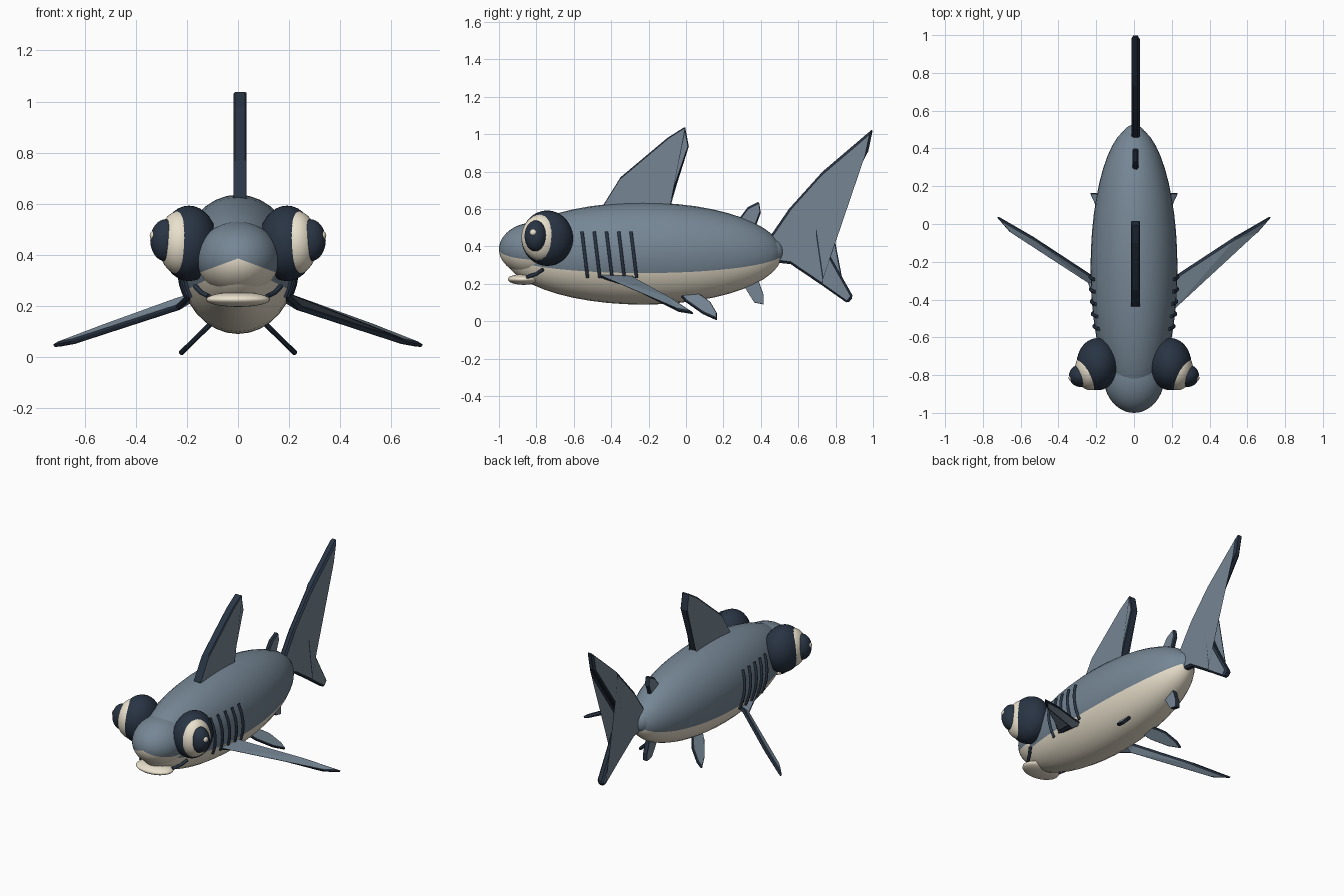
import bpy, bmesh, math
from mathutils import Vector, Matrix

if "Cube" in bpy.data.objects:
    bpy.data.objects.remove(bpy.data.objects["Cube"])


def mat(name, rgb):
    m = bpy.data.materials.new(name)
    m.diffuse_color = (*rgb, 1)
    m.use_nodes = True
    m.node_tree.nodes["Principled BSDF"].inputs["Base Color"].default_value = m.diffuse_color
    return m


SLATE = mat("slate", (0.18, 0.24, 0.30))
CREAM = mat("cream", (0.82, 0.75, 0.61))
NAVY = mat("navy", (0.022, 0.035, 0.058))


def add(name, bm, mats, smooth=True):
    me = bpy.data.meshes.new(name)
    bmesh.ops.recalc_face_normals(bm, faces=bm.faces)
    for f in bm.faces:
        f.smooth = smooth
    bm.to_mesh(me)
    bm.free()
    for m in mats:
        me.materials.append(m)
    ob = bpy.data.objects.new(name, me)
    bpy.context.collection.objects.link(ob)
    return ob


def ellipsoid(name, c, r, m, belly=None, turn=0):
    """Ellipsoid with poles along y; faces below the belly angle become cream."""
    bm = bmesh.new()
    bmesh.ops.create_uvsphere(bm, u_segments=32, v_segments=24, radius=1,
                              matrix=Matrix.Rotation(math.pi / 2, 4, 'X'))
    if belly is not None:
        for f in bm.faces:
            p = f.calc_center_median()
            f.material_index = int(math.atan2(p.z, abs(p.x)) < -math.radians(belly))
    bm.transform(Matrix.Translation(c) @ Matrix.Rotation(turn, 4, 'Z') @ Matrix.Diagonal((*r, 1)))
    return add(name, bm, [m, CREAM])


def fin(name, pts, thick):
    """Flat plate from an outline, slate sides with a dark rim."""
    pts = [Vector(p) for p in pts]
    n = sum((a.cross(b) for a, b in zip(pts, pts[1:] + pts[:1])), Vector()).normalized()
    bm = bmesh.new()
    lo = [bm.verts.new(p - n * thick / 2) for p in pts]
    hi = [bm.verts.new(p + n * thick / 2) for p in pts]
    caps = [bm.faces.new(lo[::-1]), bm.faces.new(hi)]
    for i in range(len(pts)):
        j = (i + 1) % len(pts)
        bm.faces.new((lo[i], lo[j], hi[j], hi[i])).material_index = 1
    bmesh.ops.triangulate(bm, faces=caps)
    ob = add(name, bm, [SLATE, NAVY], smooth=False)
    b = ob.modifiers.new("bevel", 'BEVEL')
    b.width, b.segments, b.material = thick * 0.25, 1, 1
    b.limit_method, b.angle_limit = 'ANGLE', math.radians(50)
    return ob


def tube(name, pts, r):
    cu = bpy.data.curves.new(name, 'CURVE')
    cu.dimensions = '3D'
    cu.bevel_depth, cu.bevel_resolution, cu.use_fill_caps = r, 2, True
    sp = cu.splines.new('POLY')
    sp.points.add(len(pts) - 1)
    for q, p in zip(sp.points, pts):
        q.co = (*p, 1)
    cu.materials.append(NAVY)
    ob = bpy.data.objects.new(name, cu)
    bpy.context.collection.objects.link(ob)


# Body, snout, tail stem
BC, BR = (0, -0.23, 0.362), (0.23, 0.745, 0.273)
ellipsoid("body", BC, BR, SLATE, belly=22.5)
ellipsoid("snout", (0, -0.80, 0.385), (0.163, 0.20, 0.145), SLATE, belly=22.5)
ellipsoid("tail_stem", (0, 0.44, 0.372), (0.07, 0.085, 0.08), SLATE)
ellipsoid("lower_lip", (0, -0.868, 0.224), (0.125, 0.085, 0.029), CREAM)


def flank(y, z):
    k = 1 - ((y - BC[1]) / BR[1]) ** 2 - ((z - BC[2]) / BR[2]) ** 2
    return BR[0] * math.sqrt(max(k, 0))


# Upright fins in the middle plane (y, z outlines)
upright = {
    "dorsal_fin": ([(-0.42, 0.57), (-0.44, 0.625), (-0.35, 0.77), (-0.10, 0.98), (-0.005, 1.04),
                    (0.015, 0.935), (-0.09, 0.63), (-0.09, 0.57)], 0.05),
    "tail_fin": ([(0.44, 0.44), (0.55, 0.60), (0.73, 0.80), (1.0, 1.03), (0.975, 0.91),
                  (0.685, 0.50), (0.765, 0.36), (0.895, 0.13), (0.865, 0.095), (0.73, 0.19),
                  (0.56, 0.305), (0.475, 0.315)], 0.045),
    "rear_dorsal_fin": ([(0.27, 0.53), (0.33, 0.61), (0.39, 0.64), (0.40, 0.58),
                         (0.37, 0.50), (0.32, 0.47)], 0.03),
    "anal_fin": ([(0.29, 0.22), (0.33, 0.16), (0.365, 0.10), (0.415, 0.09), (0.415, 0.14),
                  (0.38, 0.24)], 0.03),
}
for name, (outline, t) in upright.items():
    fin(name, [(0.008, y, z) for y, z in outline], t)

# Paired parts on both sides
for side, s in (("right", 1), ("left", -1)):
    # Eye layers
    ellipsoid(f"{side}_eye_socket", (s * 0.192, -0.742, 0.444), (0.112, 0.138, 0.148), NAVY)
    ellipsoid(f"{side}_eye_white", (s * 0.228, -0.772, 0.447), (0.085, 0.108, 0.125), CREAM)
    ellipsoid(f"{side}_pupil", (s * 0.282, -0.803, 0.456), (0.062, 0.06, 0.083), NAVY)
    ellipsoid(f"{side}_eye_glint", (s * 0.328, -0.815, 0.474), (0.018, 0.02, 0.02), CREAM)

    # Gill slits hugging the flank
    for i in range(5):
        line = []
        for k in range(6):
            y = -0.556 + 0.0655 * i + 0.03 * k / 5
            z = 0.478 - 0.245 * k / 5
            line.append((s * (flank(y, z) + 0.003), y, z))
        tube(f"{side}_gill_{i + 1}", line, 0.009)

    # Mouth corner
    tube(f"{side}_mouth_corner", [(s * 0.115, -0.85, 0.237), (s * 0.145, -0.80, 0.252),
                                  (s * 0.168, -0.765, 0.277)], 0.01)

    # Pectoral and pelvic fins
    fin(f"{side}_pectoral_fin", [(s * x, y, z) for x, y, z in (
        (0.19, -0.47, 0.24), (0.24, -0.31, 0.19), (0.655, -0.04, 0.055), (0.725, 0.04, 0.042),
        (0.535, -0.07, 0.115), (0.23, -0.27, 0.225), (0.15, -0.29, 0.245))], 0.024)
    fin(f"{side}_pelvic_fin", [(s * (0.23 - (z - 0.008) * 1.02), y, z) for y, z in (
        (-0.04, 0.15), (0.0, 0.105), (0.09, 0.042), (0.165, 0.008), (0.165, 0.04),
        (0.13, 0.10), (0.09, 0.13), (0.04, 0.16))], 0.02)
